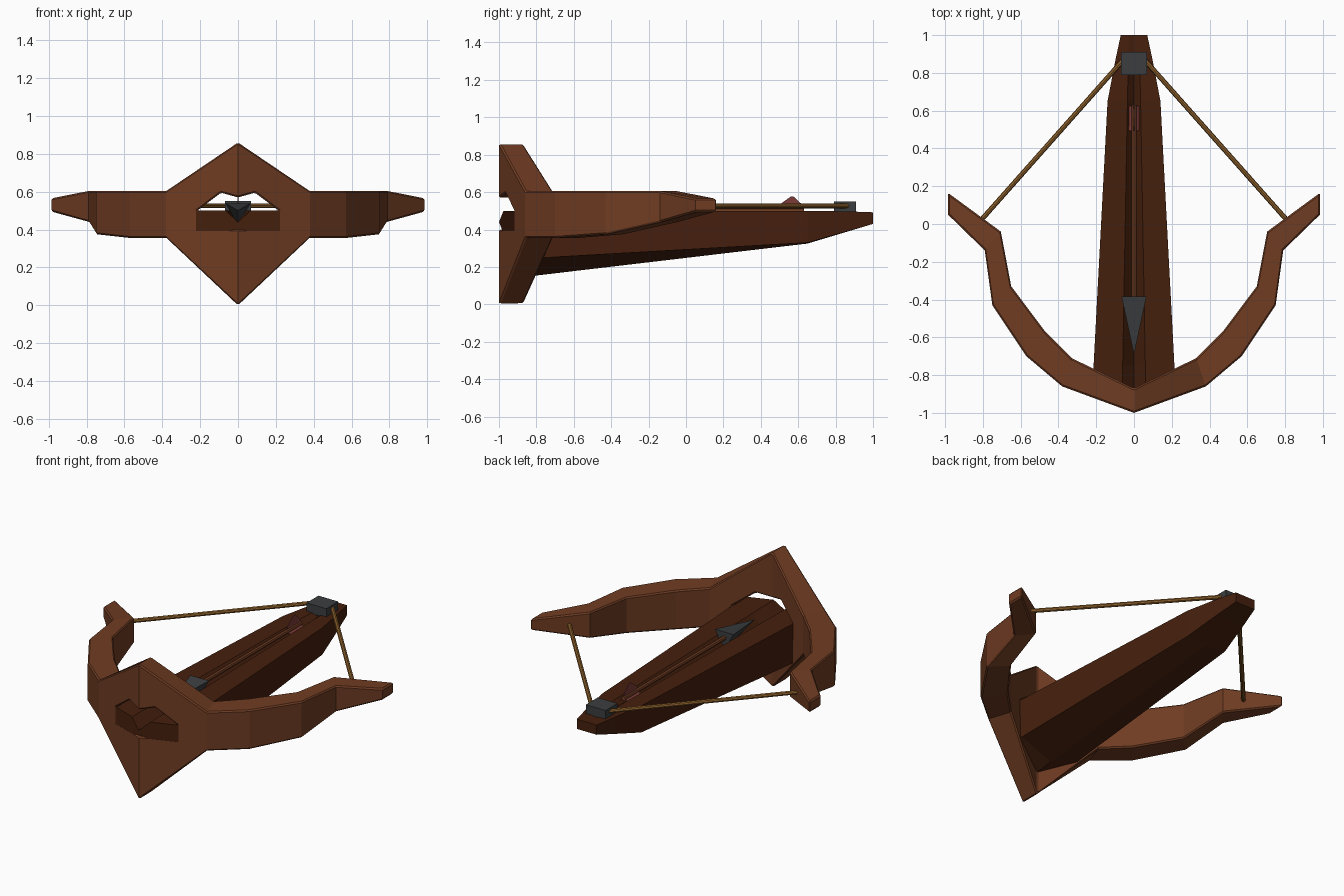
import bpy, bmesh, math
from mathutils import Vector

if "Cube" in bpy.data.objects:
    bpy.data.objects.remove(bpy.data.objects["Cube"])


def material(name, r, g, b):
    m = bpy.data.materials.new(name)
    m.diffuse_color = (r, g, b, 1)
    m.use_nodes = True
    m.node_tree.nodes["Principled BSDF"].inputs["Base Color"].default_value = m.diffuse_color
    return m


BOW = material("bow_wood", 0.16, 0.045, 0.016)
STOCK = material("stock_wood", 0.06, 0.014, 0.004)
METAL = material("dark_metal", 0.043, 0.048, 0.05)
CORD = material("cord", 0.27, 0.12, 0.025)
VANE = material("vane_red", 0.20, 0.045, 0.04)


def add(name, verts, faces, mat):
    bm = bmesh.new()
    vs = [bm.verts.new(v) for v in verts]
    for f in faces:
        bm.faces.new([vs[i] for i in f])
    bmesh.ops.recalc_face_normals(bm, faces=bm.faces)
    me = bpy.data.meshes.new(name)
    bm.to_mesh(me)
    bm.free()
    ob = bpy.data.objects.new(name, me)
    bpy.context.collection.objects.link(ob)
    if mat:
        me.materials.append(mat)
    return ob


def loft(name, rings, mat):
    """Skin a closed solid through rings of equal point count."""
    n = len(rings[0])
    verts = [p for r in rings for p in r]
    faces = [(k*n + i, k*n + (i+1) % n, (k+1)*n + (i+1) % n, (k+1)*n + i)
             for k in range(len(rings)-1) for i in range(n)]
    faces += [tuple(range(n)), tuple(range(len(verts)-n, len(verts)))]
    return add(name, verts, faces, mat)


def cone(name, a, b, r1, r2, sides, mat, phase=0.0):
    """Polygonal rod or cone between two points."""
    a, b = Vector(a), Vector(b)
    d = (b - a).normalized()
    u = d.cross(Vector((0, 0, 1))).normalized()
    w = Vector((0, 0, 1))
    ring = lambda c, r: [c + r*(math.cos(t)*u + math.sin(t)*w) for t in
                         (phase + 2*math.pi*i/sides for i in range(sides))]
    return loft(name, [ring(a, r1), ring(b, r2)], mat)


# Bow limbs: outer x,y, inner x,y, bottom z, top z
half = [(0.38, -.86, 0.33, -.71, .355, .605),
        (0.57, -.70, 0.47, -.57, .355, .605),
        (0.75, -.43, 0.65, -.33, .375, .605),
        (0.79, -.14, 0.705, -.04, .44, .605),
        (0.985, .05, 0.985, .165, .495, .565)]
stations = ([(-a, b, -c, d, e, f) for a, b, c, d, e, f in reversed(half)]
            + [(0, -1, 0, -.87, 0, .86)] + half)
bow = loft("bow", [[(ox, oy, z0), (ox, oy, z1), (ix, iy, z1), (ix, iy, z0)]
                   for ox, oy, ix, iy, z0, z1 in stations], BOW)

# Sight opening through the middle of the bow
hole = [(-.215, .4), (-.215, .5), (-.09, .595), (0, .57),
        (.09, .595), (.215, .5), (.215, .4)]
cutter = loft("opening_cutter", [[(x, y, z) for x, z in hole] for y in (-1.2, -.6)], None)
cutter.hide_render = True
cutter.hide_set(True)
cut = bow.modifiers.new("opening", "BOOLEAN")
cut.object = cutter
cut.solver = "EXACT"
bev = bow.modifiers.new("soft_edges", "BEVEL")
bev.width = 0.008
bev.segments = 1
bev.limit_method = "ANGLE"
bev.angle_limit = math.radians(50)

# Stock: y, half width, top z, side bottom z, keel z, groove half width, depth
rings = []
for y, w, t, s, b, g, d in [(-1, .23, .5, .23, .13, .065, .06),
                            (-.75, .214, .5, .25, .16, .06, .06),
                            (.65, .14, .5, .33, .325, .035, .05),
                            (.86, .10, .497, .39, .388, .03, .01),
                            (1, .07, .492, .43, .43, .025, 0)]:
    k = 0.37 if y == -1 else 0
    rings.append([(x, y + k*abs(x), z) for x, z in
                  [(-w, t), (-g, t), (0, t-d), (g, t), (w, t), (w, s), (0, b), (-w, s)]])
loft("stock", rings, STOCK)

# String catch block
loft("string_catch", [[(x, y, z) for x, z in
                       [(-.07, .49), (-.07, .55), (.07, .55), (.07, .49)]]
                      for y in (.79, .91)], METAL)

# Bow string, drawn back
for side, s in (("left", -1), ("right", 1)):
    cone("string_" + side, (s*.81, .02, .526), (s*.06, .865, .526), .013, .013, 8, CORD)

# Bolt with a three-sided head and three vanes
cone("bolt_shaft", (0, -.40, .5), (0, .63, .5), .014, .014, 8, BOW)
cone("bolt_head", (0, -.385, .5), (0, -.69, .5), .076, .0005, 3, METAL, -math.pi/2)
for i in range(3):
    t = math.pi/2 + i*2*math.pi/3
    c, s = math.cos(t), math.sin(t)
    prof = [(.005, .49), (.03, .495), (.076, .56), (.076, .575), (.03, .625), (.005, .625)]
    loft("bolt_vane_%d" % (i+1), [[(r*c - o*s, y, .5 + r*s + o*c) for r, y in prof]
                                  for o in (-.002, .002)], VANE)
